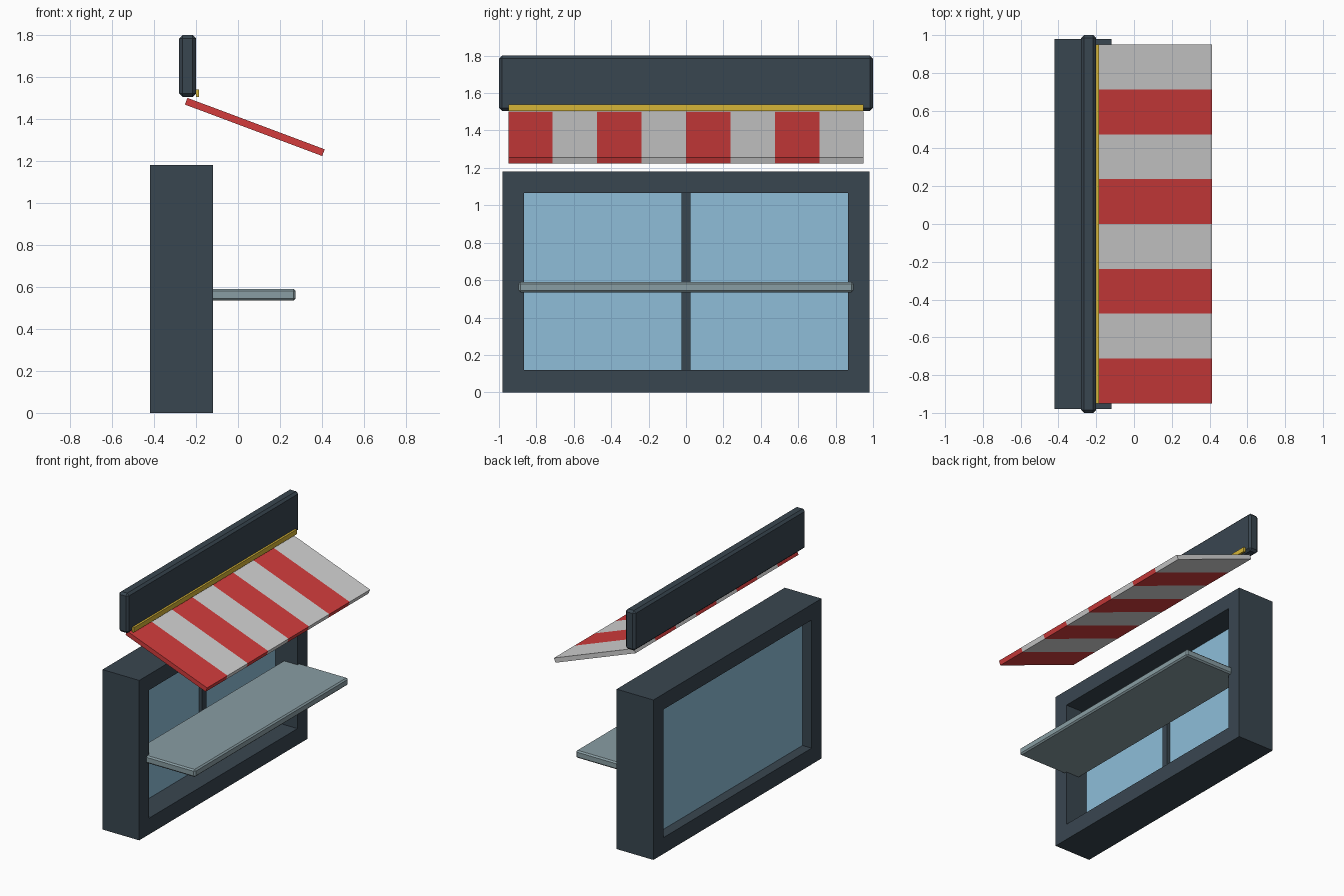
import bpy
import bmesh
from math import atan2, hypot
from mathutils import Matrix, Vector

if "Cube" in bpy.data.objects:
    bpy.data.objects.remove(bpy.data.objects["Cube"], do_unlink=True)


def material(name, rgb):
    """Flat material from an sRGB colour (0-255)."""
    col = [((c / 255 + 0.055) / 1.055) ** 2.4 for c in rgb] + [1.0]
    mat = bpy.data.materials.new(name)
    mat.use_nodes = True
    mat.diffuse_color = col
    mat.node_tree.nodes["Principled BSDF"].inputs["Base Color"].default_value = col
    return mat


dark = material("dark slate", (57, 70, 80))
glass_blue = material("glass blue", (142, 190, 217))
grey = material("shelf grey", (137, 157, 163))
gold = material("gold", (214, 181, 55))
red = material("awning red", (210, 60, 60))
white = material("awning white", (210, 210, 210))


def finish(name, bm, *mats):
    mesh = bpy.data.meshes.new(name)
    bm.to_mesh(mesh)
    bm.free()
    for m in mats:
        mesh.materials.append(m)
    ob = bpy.data.objects.new(name, mesh)
    bpy.context.collection.objects.link(ob)
    return ob


def box(name, x, y, z, mat, bevel=0):
    """Box spanning the (low, high) ranges, with optional chamfer."""
    lo, hi = Vector((x[0], y[0], z[0])), Vector((x[1], y[1], z[1]))
    bm = bmesh.new()
    bmesh.ops.create_cube(bm, size=1, matrix=Matrix.Translation((lo + hi) / 2)
                          @ Matrix.Diagonal((*(hi - lo), 1)))
    if bevel:
        bmesh.ops.bevel(bm, geom=bm.edges[:], offset=bevel, segments=1,
                        affect='EDGES')
    return finish(name, bm, mat)


# Window frame: rectangular ring extruded through the wall depth
bm = bmesh.new()
back, front = -0.42, -0.12
outer = [(-0.98, 0), (0.98, 0), (0.98, 1.18), (-0.98, 1.18)]
inner = [(-0.865, 0.12), (0.865, 0.12), (0.865, 1.065), (-0.865, 1.065)]
rings = [[bm.verts.new((x, y, z)) for y, z in loop]
         for x, loop in ((front, outer), (front, inner), (back, inner), (back, outer))]
for a, b in zip(rings, rings[1:] + rings[:1]):
    for i in range(4):
        j = (i + 1) % 4
        bm.faces.new((a[i], a[j], b[j], b[i]))
bmesh.ops.recalc_face_normals(bm, faces=bm.faces[:])
finish("window_frame", bm, dark)

# Glazing and centre bar
box("window_glass", (-0.345, -0.30), (-0.865, 0.865), (0.12, 1.065), glass_blue)
box("window_mullion", (-0.30, -0.275), (-0.025, 0.025), (0.12, 1.065), dark)

# Serving shelf passing through the opening
box("serving_shelf", (-0.24, 0.275), (-0.895, 0.895), (0.535, 0.59), grey, 0.01)

# Header board and gold trim
box("header_board", (-0.28, -0.20), (-1, 1), (1.505, 1.80), dark, 0.016)
box("header_trim", (-0.20, -0.185), (-0.95, 0.95), (1.505, 1.54), gold)

# Sloping awning, sliced into alternating stripes
stripes, half = 8, 0.95
start, end = Vector((-0.247, 0, 1.485)), Vector((0.407, 0, 1.24))
run = end - start
bm = bmesh.new()
bmesh.ops.create_cube(bm, size=1, matrix=Matrix.Diagonal((hypot(run.x, run.z), 2 * half, 0.034, 1)))
for i in range(1, stripes):
    bmesh.ops.bisect_plane(bm, geom=bm.verts[:] + bm.edges[:] + bm.faces[:],
                           plane_co=(0, -half + 2 * half * i / stripes, 0),
                           plane_no=(0, 1, 0))
for f in bm.faces:
    y = f.calc_center_median().y
    f.material_index = min(stripes - 1, int((y + half) / (2 * half) * stripes)) % 2
bm.transform(Matrix.Translation((start + end) / 2)
             @ Matrix.Rotation(atan2(-run.z, run.x), 4, 'Y'))
finish("striped_awning", bm, red, white)
